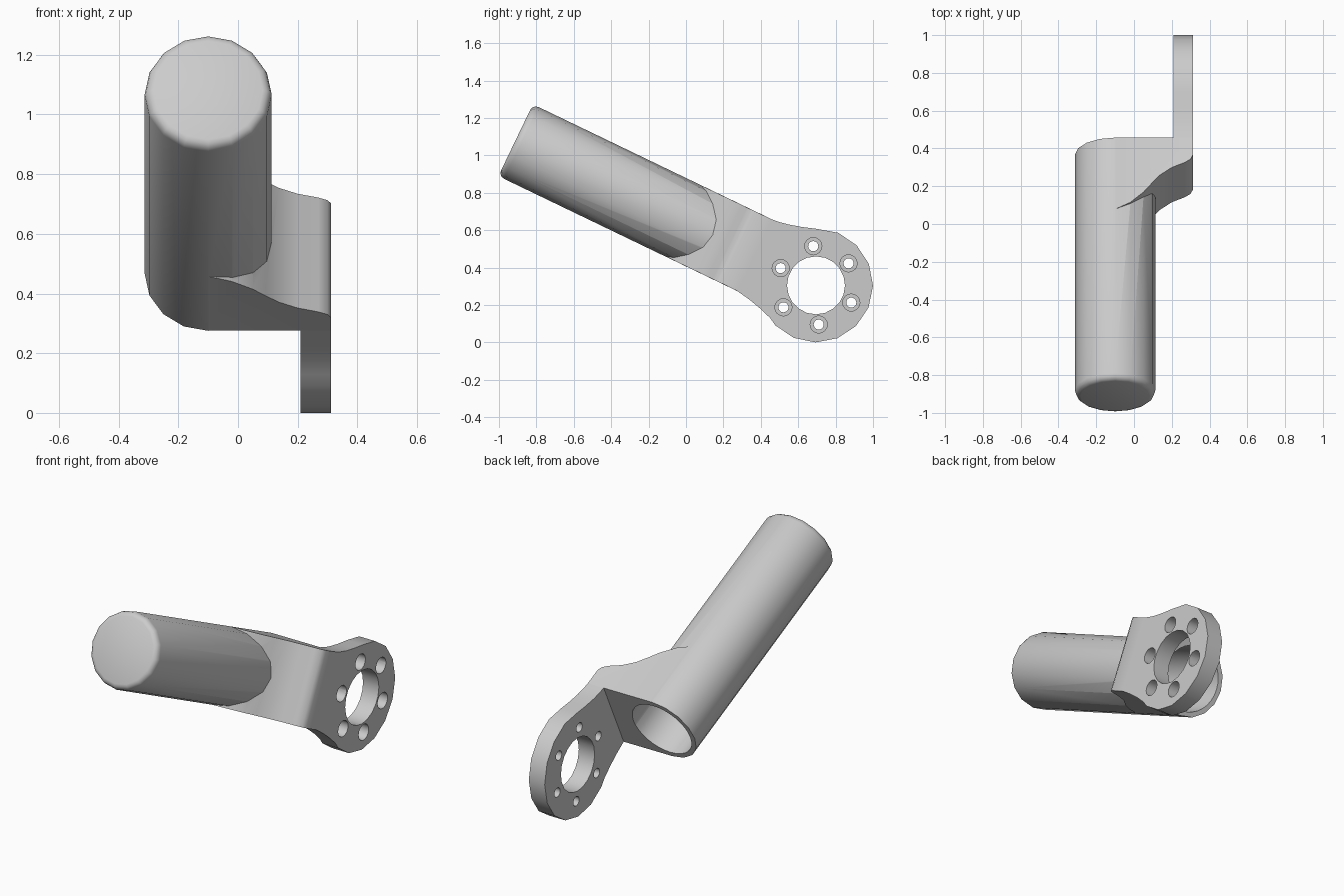
import bpy, bmesh, math
from mathutils import Matrix, Vector

cube = bpy.data.objects.get("Cube")
if cube:
    bpy.data.objects.remove(cube, do_unlink=True)

# Single flat colour
grey = bpy.data.materials.new("light_grey")
grey.use_nodes = True
colour = (0.6, 0.6, 0.6, 1)
grey.diffuse_color = colour
grey.node_tree.nodes["Principled BSDF"].inputs["Base Color"].default_value = colour

# Arm frame: local y runs down the tube axis, origin at the open end
TILT = Matrix.Translation((0, 0.365, 0.467)) @ Matrix.Rotation(math.radians(-25.7), 4, "X")
R, TUBE_X = 0.213, -0.1
PLATE_IN, PLATE_OUT = 0.21, 0.312
HUB = Vector((0.695, 0.305))


def loft(name, rings, matrix=None):
    """Closed solid through rings of equal point count."""
    bm = bmesh.new()
    loops = [[bm.verts.new(p) for p in ring] for ring in rings]
    n = len(loops[0])
    for a, b in zip(loops, loops[1:]):
        for i in range(n):
            j = (i + 1) % n
            bm.faces.new((a[i], a[j], b[j], b[i]))
    bm.faces.new(loops[0])
    bm.faces.new(loops[-1])
    if matrix:
        bm.transform(matrix)
    bmesh.ops.recalc_face_normals(bm, faces=bm.faces)
    mesh = bpy.data.meshes.new(name)
    bm.to_mesh(mesh)
    bm.free()
    mesh.materials.append(grey)
    obj = bpy.data.objects.new(name, mesh)
    bpy.context.collection.objects.link(obj)
    return obj


def circle(r, sides):
    return [(r * math.cos(2 * math.pi * i / sides), r * math.sin(2 * math.pi * i / sides))
            for i in range(sides)]


def lathe_y(name, profile, sides):
    """Round solid along the arm axis from (distance, radius) pairs."""
    return loft(name, [[(TUBE_X + a, s, b) for a, b in circle(r, sides)] for s, r in profile], TILT)


def prism_x(name, outline, x0, x1):
    return loft(name, [[(x, p[0], p[1]) for p in outline] for x in (x0, x1)])


def drill(name, centre, r, x0, x1, sides):
    return prism_x(name, [centre + Vector(p) for p in circle(r, sides)], x0, x1)


def combine(target, tool, operation):
    tool.hide_render = True
    mod = target.modifiers.new("combine", "BOOLEAN")
    mod.operation, mod.solver, mod.object = operation, "EXACT", tool
    bpy.context.view_layer.objects.active = target
    bpy.ops.object.modifier_apply(modifier=mod.name)
    bpy.data.objects.remove(tool, do_unlink=True)


# Tube with a rounded closed end
arm = lathe_y("arm", [(-1.416, 0.183), (-1.411, 0.197), (-1.4, 0.208), (-1.383, R), (0, R)], 16)

# Shoulder sweeping sideways from the tube to the plate
side = [(0, TUBE_X), (0, PLATE_OUT), (-0.1, PLATE_OUT), (-0.125, 0.3), (-0.145, 0.27),
        (-0.175, 0.2), (-0.22, 0.137), (-0.27, 0.092), (-0.32, 0.05), (-0.38, -0.02), (-0.42, TUBE_X)]
h = R - 0.0005
shoulder = loft("shoulder", [[(x, s, z) for s, x in side] for z in (-h, h)], TILT)
combine(arm, shoulder, "UNION")

# Hollow inside of the tube
combine(arm, lathe_y("bore", [(-1.38, 0.183), (0.1, 0.183)], 32), "DIFFERENCE")

# Plate outline: neck edges flowing into a round hub
top, bottom = [(TILT @ Vector((0, 0, z))).yz for z in (h, -h)]
outline = [top, (0.5, 0.643), (0.55, 0.63), (0.62, 0.617), (0.7, 0.607)]
for k in range(10):
    a = math.radians(67 - 22.5 * k)
    outline.append(HUB + 0.305 * Vector((math.cos(a), math.sin(a))))
outline += [(0.45, 0.13), (0.4, 0.178), (0.34, 0.228), bottom]
plate = prism_x("mounting_plate", outline, PLATE_IN, PLATE_OUT)

# Central opening and counterbored bolt holes
combine(plate, drill("centre_hole", HUB, 0.155, 0, 0.5, 20), "DIFFERENCE")
for k in range(6):
    a = math.radians(94 - 60 * k)
    spot = HUB + 0.21 * Vector((math.cos(a), math.sin(a)))
    combine(plate, drill("bolt_hole", spot, 0.027, 0, 0.5, 16), "DIFFERENCE")
    combine(plate, drill("counterbore", spot, 0.046, 0.25, 0.5, 16), "DIFFERENCE")

# Smooth round surfaces, crisp edges
bpy.ops.object.select_all(action="DESELECT")
for obj in (arm, plate):
    obj.select_set(True)
bpy.context.view_layer.objects.active = arm
bpy.ops.object.shade_smooth_by_angle(angle=math.radians(35))
